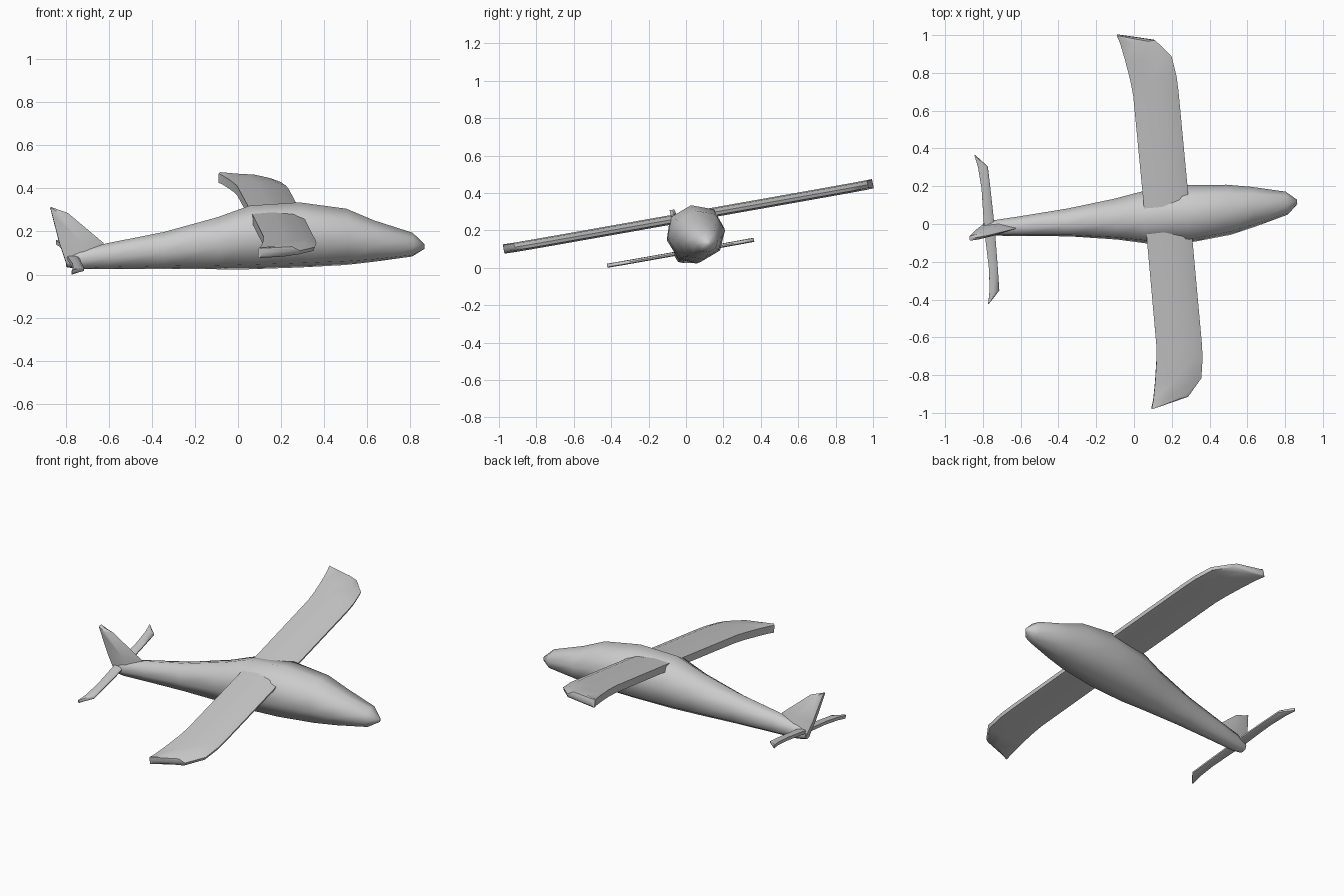
import bpy, bmesh, math
from mathutils import Matrix, Vector

cube = bpy.data.objects.get("Cube")
if cube:
    bpy.data.objects.remove(cube, do_unlink=True)

grey = bpy.data.materials.new("light_grey")
grey.use_nodes = True
grey.diffuse_color = (0.6, 0.6, 0.6, 1)
grey.node_tree.nodes["Principled BSDF"].inputs["Base Color"].default_value = (0.6, 0.6, 0.6, 1)

# The whole aircraft banks and turns slightly, nose towards +x
POSE = (Matrix.Translation((0, 0.06, 0)) @ Matrix.Rotation(math.radians(5.3), 4, 'Z')
        @ Matrix.Rotation(math.radians(10), 4, 'X'))


def loft(name, rings, smooth_angle):
    """Skin a list of equal-length point rings and cap both ends."""
    bm = bmesh.new()
    loops = [[bm.verts.new(POSE @ Vector(p)) for p in ring] for ring in rings]
    n = len(loops[0])
    for a, b in zip(loops, loops[1:]):
        for i in range(n):
            j = (i + 1) % n
            bm.faces.new((a[i], a[j], b[j], b[i]))
    bm.faces.new(loops[0][::-1])
    bm.faces.new(loops[-1])
    bmesh.ops.recalc_face_normals(bm, faces=bm.faces)
    mesh = bpy.data.meshes.new(name)
    bm.to_mesh(mesh)
    bm.free()
    mesh.materials.append(grey)
    obj = bpy.data.objects.new(name, mesh)
    bpy.context.collection.objects.link(obj)
    bpy.ops.object.select_all(action='DESELECT')
    obj.select_set(True)
    bpy.context.view_layer.objects.active = obj
    bpy.ops.object.shade_smooth_by_angle(angle=math.radians(smooth_angle))
    return obj


# Fuselage: eight-sided section with a ridge, scaled along the length
half = [(0, 1), (0.75, 0.86), (1, 0.5), (0.68, 0.13), (0, 0)]
section = half + [(-y, z) for y, z in half[-2:0:-1]]
stations = [  # x, half width, bottom, top
    (-0.80, 0.03, 0.035, 0.09), (-0.74, 0.042, 0.025, 0.12), (-0.60, 0.053, 0.026, 0.15),
    (-0.35, 0.075, 0.027, 0.20), (-0.10, 0.11, 0.025, 0.27), (0.05, 0.14, 0.025, 0.325),
    (0.28, 0.155, 0.033, 0.34), (0.50, 0.135, 0.045, 0.31), (0.63, 0.108, 0.06, 0.255),
    (0.81, 0.062, 0.085, 0.197), (0.865, 0.012, 0.12, 0.145)]
loft("fuselage",
     [[(x, w * u, lo + (hi - lo) * v) for u, v in section] for x, w, lo, hi in stations], 60)

# Flying surfaces: blunt trailing edge, rounded leading edge
# each profile point: chord fraction, thickness fraction
foil = [(0, 0.35), (0.4, 0.5), (0.8, 0.42), (1, 0.05),
        (0.97, -0.3), (0.6, -0.5), (0, -0.5)]


def surface_rings(outline, z, thick):
    """Mirror half-span stations (y, trailing x, leading x) into a full span."""
    span = [(-y, t, l) for y, t, l in reversed(outline)] + outline
    return [[(t + (l - t) * u, y, z + thick * v) for u, v in foil] for y, t, l in span]


# Wing with swept, tapered tips
wing_outline = [(0.10, 0.055, 0.295), (0.68, 0.053, 0.294), (0.76, 0.045, 0.291),
                (0.87, 0.028, 0.274), (0.963, 0.01, 0.195), (1.006, -0.003, 0.012)]
loft("wing", surface_rings(wing_outline, 0.28, 0.05), 45)

# Tailplane
tail_outline = [(0.03, -0.797, -0.742), (0.22, -0.792, -0.745), (0.335, -0.80, -0.748),
                (0.40, -0.813, -0.808)]
loft("tailplane", surface_rings(tail_outline, 0.082, 0.022), 45)

# Fin: lens-shaped plan section rising to a swept-back tip
lens = [(0, 0.5), (0.5, 0.7), (1, 0), (0.5, -0.7), (0, -0.5)]
fin_stations = [  # z, trailing x, leading x, thickness
    (0.05, -0.80, -0.60, 0.045), (0.15, -0.835, -0.63, 0.035),
    (0.29, -0.873, -0.797, 0.022), (0.315, -0.88, -0.868, 0.018)]
loft("tail_fin",
     [[(t + (l - t) * u, w * v, z) for u, v in lens] for z, t, l, w in fin_stations], 45)
